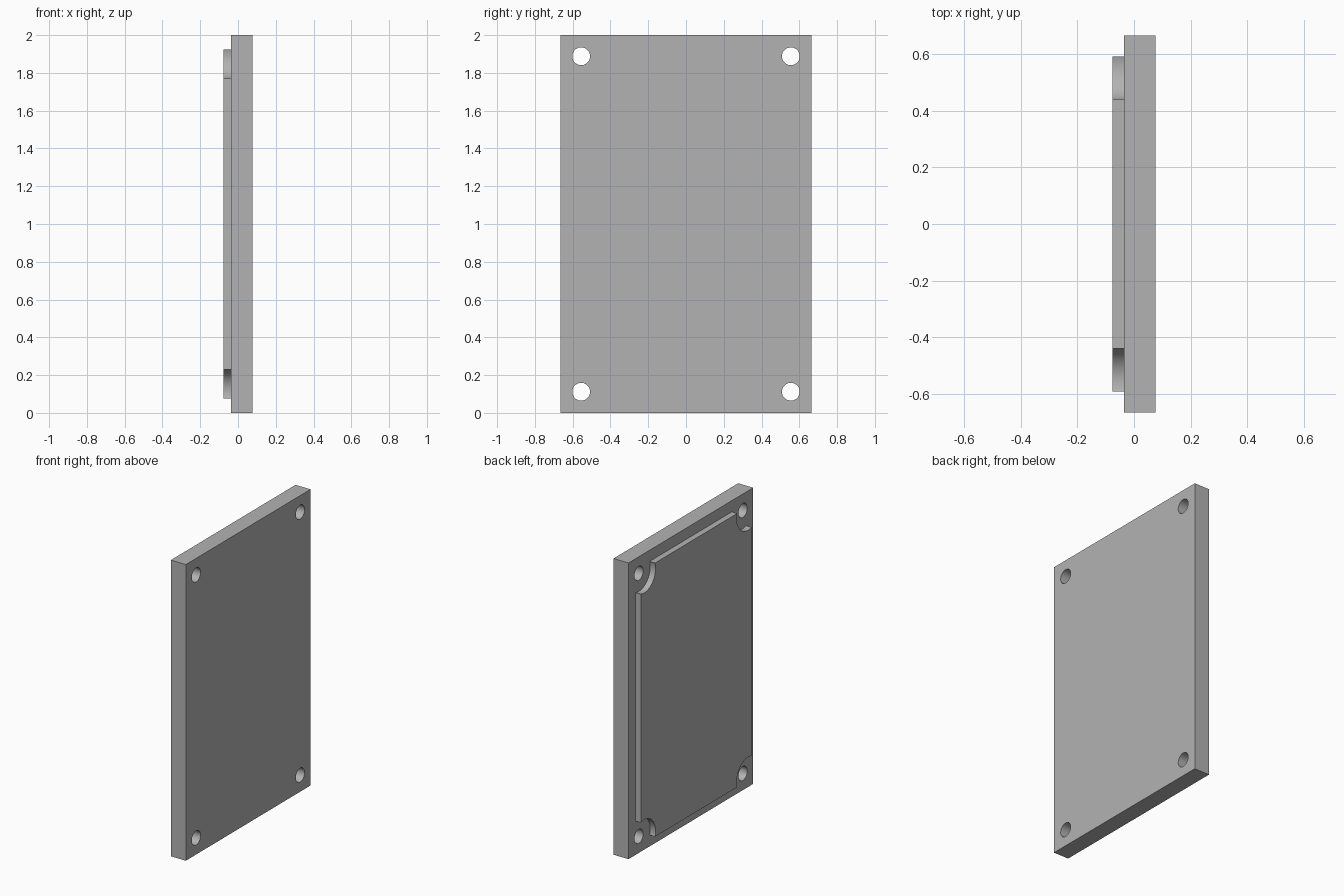
import bpy
import bmesh
from math import pi, radians
from mathutils import Matrix, Vector

# Main sizes
BACK_X, STEP_X, FRONT_X = -0.076, -0.036, 0.076
HOLE_Y, HOLE_Z = 0.555, 0.888
HOLE_R, RELIEF_R = 0.047, 0.122

old = bpy.data.objects.get("Cube")
if old:
    bpy.data.objects.remove(old, do_unlink=True)

GREY = (0.45, 0.45, 0.45, 1.0)
grey = bpy.data.materials.new("plain grey")
grey.use_nodes = True
grey.diffuse_color = GREY
grey.node_tree.nodes["Principled BSDF"].inputs["Base Color"].default_value = GREY


def finish(name, bm):
    mesh = bpy.data.meshes.new(name)
    bm.to_mesh(mesh)
    bm.free()
    mesh.materials.append(grey)
    obj = bpy.data.objects.new(name, mesh)
    bpy.context.collection.objects.link(obj)
    return obj


def slab(name, x0, x1, half_y, half_z):
    bm = bmesh.new()
    bmesh.ops.create_cube(bm, size=1)
    bmesh.ops.scale(bm, vec=(x1 - x0, 2 * half_y, 2 * half_z), verts=bm.verts)
    bmesh.ops.translate(bm, vec=((x0 + x1) / 2, 0, 1), verts=bm.verts)
    return finish(name, bm)


def corner_cutter(name, radius):
    # Four cylinders along x, one at each screw position
    bm = bmesh.new()
    for sy in (-1, 1):
        for sz in (-1, 1):
            place = Matrix.Translation(Vector((0, sy * HOLE_Y, 1 + sz * HOLE_Z)))
            bmesh.ops.create_cone(bm, cap_ends=True, segments=64, radius1=radius,
                                  radius2=radius, depth=0.5,
                                  matrix=place @ Matrix.Rotation(pi / 2, 4, "Y"))
    return finish(name, bm)


def cut(obj, cutter):
    mod = obj.modifiers.new("corner cuts", "BOOLEAN")
    mod.operation = "DIFFERENCE"
    mod.solver = "EXACT"
    mod.object = cutter
    bpy.ops.object.select_all(action="DESELECT")
    obj.select_set(True)
    bpy.context.view_layer.objects.active = obj
    bpy.ops.object.modifier_apply(modifier=mod.name)
    bpy.ops.object.shade_smooth_by_angle(angle=radians(30))
    bpy.data.objects.remove(cutter, do_unlink=True)


# Cover plate with four through holes
cover = slab("cover_plate", STEP_X, FRONT_X, 0.665, 1.0)
cut(cover, corner_cutter("hole_cutter", HOLE_R))

# Raised panel with corners scooped out around the holes
panel = slab("raised_panel", BACK_X, STEP_X, 0.591, 0.924)
cut(panel, corner_cutter("relief_cutter", RELIEF_R))
